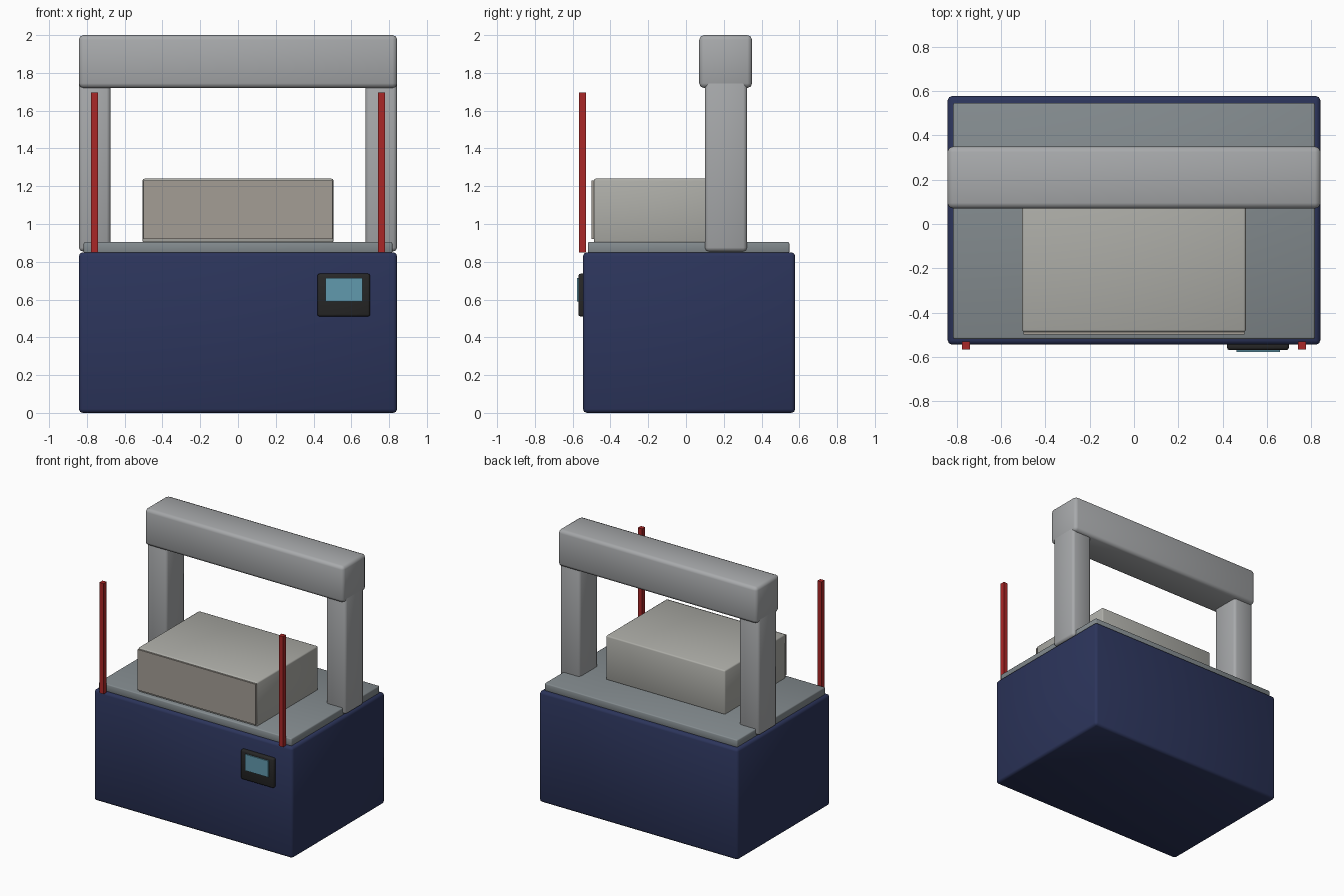
import bpy
import bmesh

if "Cube" in bpy.data.objects:
    bpy.data.objects.remove(bpy.data.objects["Cube"])


def material(name, rgb):
    m = bpy.data.materials.new(name)
    m.diffuse_color = (*rgb, 1)
    m.use_nodes = True
    m.node_tree.nodes["Principled BSDF"].inputs["Base Color"].default_value = m.diffuse_color
    return m


navy = material("navy", (0.025, 0.035, 0.105))
slate = material("slate", (0.23, 0.26, 0.275))
stone = material("stone", (0.42, 0.42, 0.39))
tan = material("tan", (0.37, 0.34, 0.30))
steel = material("steel", (0.39, 0.40, 0.41))
red = material("red", (0.40, 0.02, 0.02))
black = material("black", (0.02, 0.02, 0.02))
cyan = material("cyan", (0.12, 0.32, 0.42))


def box(name, x, y, z, mat, bevel=0.0, segments=2, smooth=False):
    """Box from (min, max) ranges with optional rounded edges."""
    bm = bmesh.new()
    bmesh.ops.create_cube(bm, size=1)
    for v in bm.verts:
        for i, (lo, hi) in enumerate((x, y, z)):
            v.co[i] = hi if v.co[i] > 0 else lo
    if bevel:
        bmesh.ops.bevel(bm, geom=bm.edges[:], offset=bevel, segments=segments,
                        profile=0.5, affect='EDGES')
    for f in bm.faces:
        f.smooth = smooth
    mesh = bpy.data.meshes.new(name)
    bm.to_mesh(mesh)
    bm.free()
    mesh.materials.append(mat)
    ob = bpy.data.objects.new(name, mesh)
    bpy.context.collection.objects.link(ob)
    return ob


# Cabinet and table
box("cabinet", (-0.842, 0.842), (-0.545, 0.578), (0, 0.85), navy, 0.02, 2, True)
box("table_top", (-0.817, 0.817), (-0.52, 0.547), (0.845, 0.905), slate, 0.008, 2, True)

# Central chamber with thin front door
box("chamber", (-0.505, 0.505), (-0.488, 0.25), (0.9, 1.24), stone, 0.01, 2, True)
box("chamber_door", (-0.5, 0.5), (-0.5, -0.48), (0.92, 1.23), tan)

# Gantry and light-curtain posts, mirrored left and right
for side, s in (("left", -1), ("right", 1)):
    box(f"{side}_gantry_column", sorted((s * 0.675, s * 0.842)), (0.1, 0.323),
        (0.855, 1.845), steel, 0.02, 2, True)
    box(f"{side}_safety_post", sorted((s * 0.742, s * 0.778)), (-0.566, -0.53),
        (0.848, 1.695), red)
box("gantry_beam", (-0.843, 0.843), (0.07, 0.35), (1.72, 2.0), steel, 0.025, 2, True)

# Control panel and display
box("control_panel", (0.42, 0.70), (-0.57, -0.53), (0.51, 0.737), black, 0.012, 2, True)
box("display", (0.463, 0.66), (-0.578, -0.56), (0.59, 0.715), cyan)
